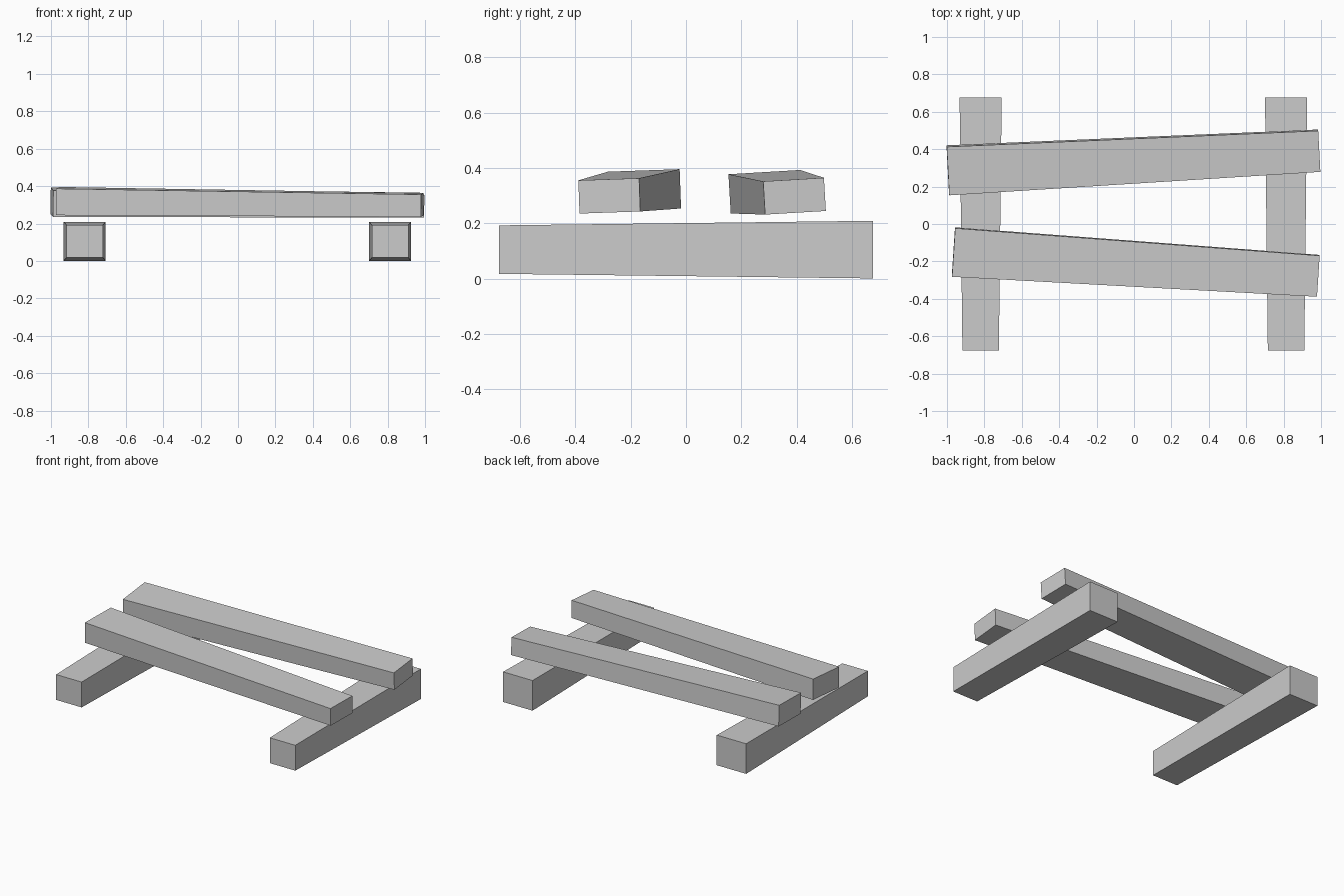
import bpy, bmesh, math
from mathutils import Vector, Matrix

default = bpy.data.objects.get("Cube")
if default:
    bpy.data.objects.remove(default, do_unlink=True)

# Single grey material
GREY = (0.6, 0.6, 0.6, 1.0)
grey = bpy.data.materials.new("plain grey")
grey.use_nodes = True
grey.diffuse_color = GREY
grey.node_tree.nodes["Principled BSDF"].inputs["Base Color"].default_value = GREY


def beam(name, start, end, start_size, end_size, roll=0.0):
    """Tapered square-ended beam; each size is (width, height)."""
    start, end = Vector(start), Vector(end)
    along = (end - start).normalized()
    side = Vector((0, 0, 1)).cross(along).normalized()
    turn = Matrix.Rotation(math.radians(roll), 3, along)
    up = turn @ along.cross(side)
    side = turn @ side

    bm = bmesh.new()
    bmesh.ops.create_cube(bm, size=1.0)
    for v in bm.verts:
        centre, (width, height) = (start, start_size) if v.co.x < 0 else (end, end_size)
        v.co = centre + side * (v.co.y * width) + up * (v.co.z * height)
    bmesh.ops.recalc_face_normals(bm, faces=bm.faces)
    mesh = bpy.data.meshes.new(name)
    bm.to_mesh(mesh)
    bm.free()
    mesh.materials.append(grey)
    obj = bpy.data.objects.new(name, mesh)
    bpy.context.collection.objects.link(obj)
    return obj


# Lower beams, resting on the ground and widening towards the back
for name, x in (("right_ground_beam", -0.82), ("left_ground_beam", 0.813)):
    beam(name, (x, -0.675, 0.105), (x, 0.675, 0.105), (0.195, 0.175), (0.225, 0.208))

# Upper beams, laid askew across and narrowing towards the left
beam("front_cross_beam", (-0.965, -0.15, 0.32), (0.985, -0.277, 0.299),
     (0.26, 0.142), (0.22, 0.12), roll=2.0)
beam("back_cross_beam", (-0.995, 0.287, 0.314), (0.99, 0.392, 0.298),
     (0.26, 0.142), (0.22, 0.12), roll=3.4)
